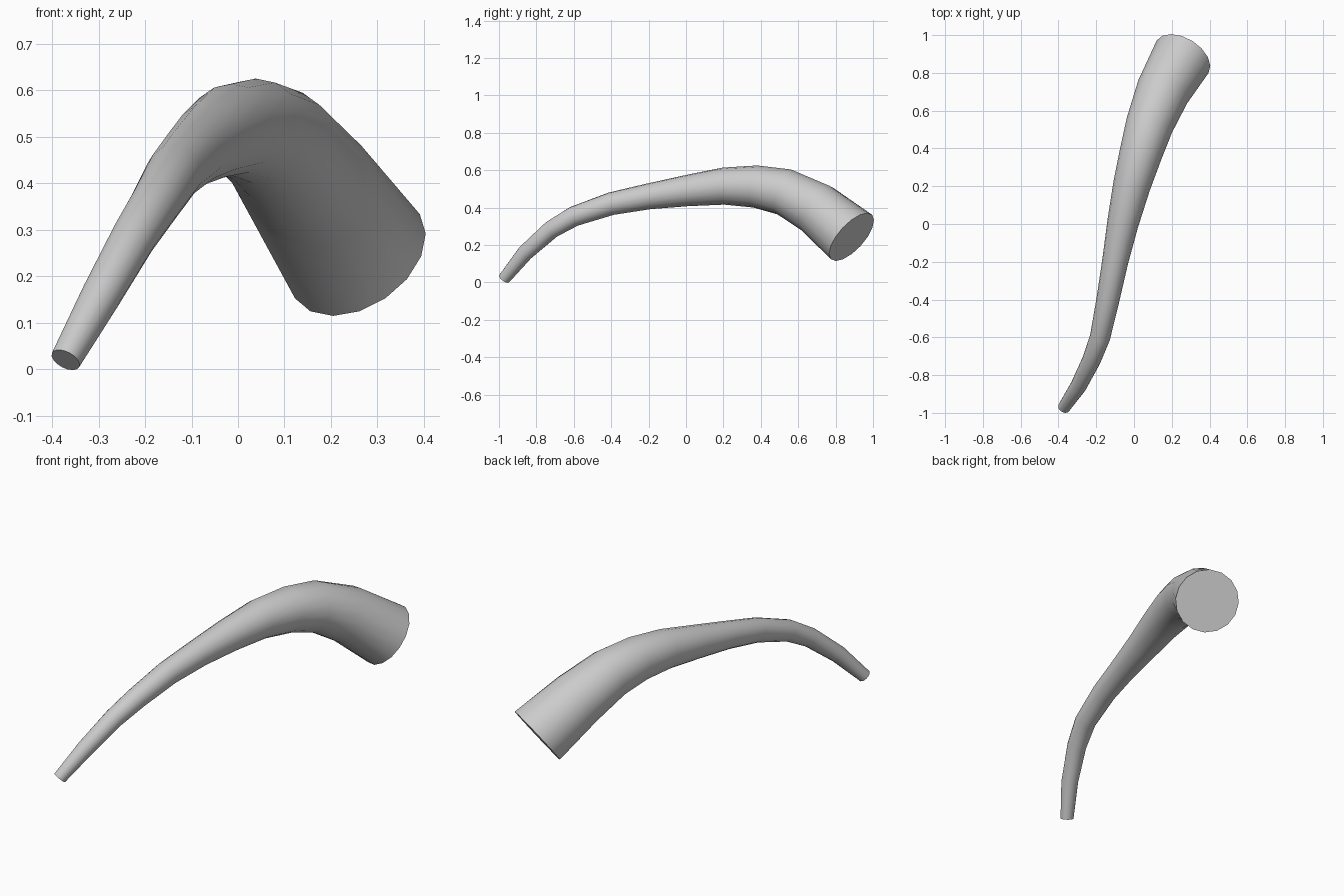
import bpy, bmesh, math
from mathutils import Vector

if "Cube" in bpy.data.objects:
    bpy.data.objects.remove(bpy.data.objects["Cube"])

# Centreline x, y, z and radius of each ring, thin tip to wide base
RINGS = [
    (-0.371, -0.972, 0.020, 0.033),
    (-0.295, -0.860, 0.158, 0.043),
    (-0.225, -0.720, 0.283, 0.049),
    (-0.180, -0.600, 0.353, 0.054),
    (-0.138, -0.400, 0.421, 0.061),
    (-0.100, -0.200, 0.460, 0.069),
    (-0.060,  0.000, 0.490, 0.083),
    (-0.013,  0.200, 0.515, 0.099),
    ( 0.035,  0.370, 0.513, 0.113),
    ( 0.082,  0.525, 0.484, 0.126),
    ( 0.152,  0.700, 0.394, 0.143),
    ( 0.257,  0.885, 0.243, 0.162),
]
SIDES = 16
END_NORMALS = {0: Vector((0.40, 0.53, 0.75)),
               len(RINGS) - 1: Vector((0.42, 0.67, -0.61))}

points = [Vector(r[:3]) for r in RINGS]
bm = bmesh.new()
loops = []
for i, (p, ring) in enumerate(zip(points, RINGS)):
    # Ring plane: average direction of the neighbouring segments
    if i in END_NORMALS:
        t = END_NORMALS[i].normalized()
    else:
        t = ((p - points[i - 1]).normalized()
             + (points[i + 1] - p).normalized()).normalized()
    u = t.cross(Vector((0, 0, 1))).normalized()
    v = u.cross(t)
    loops.append([bm.verts.new(p + ring[3] * (u * math.cos(a) + v * math.sin(a)))
                  for a in (2 * math.pi * k / SIDES for k in range(SIDES))])

# Skin between rings and flat end caps
for a, b in zip(loops, loops[1:]):
    for k in range(SIDES):
        n = (k + 1) % SIDES
        bm.faces.new((a[k], a[n], b[n], b[k]))
bm.faces.new(loops[0])
bm.faces.new(loops[-1])
bmesh.ops.recalc_face_normals(bm, faces=bm.faces)

mesh = bpy.data.meshes.new("curved_horn")
bm.to_mesh(mesh)
bm.free()
horn = bpy.data.objects.new("curved_horn", mesh)
bpy.context.collection.objects.link(horn)

# Smooth skin, crisp cap edges
bpy.context.view_layer.objects.active = horn
horn.select_set(True)
bpy.ops.object.shade_smooth_by_angle(angle=math.radians(50))
